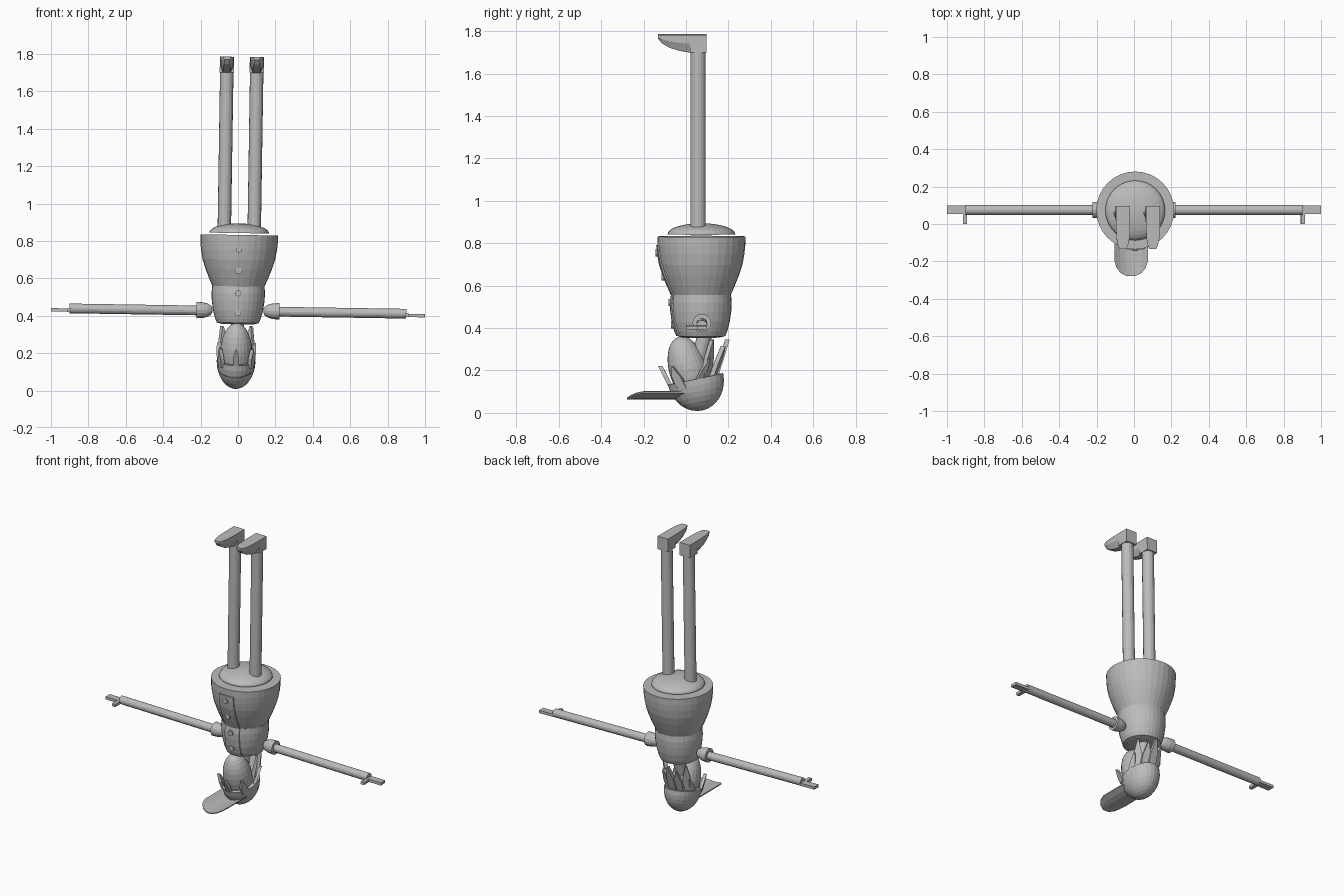
import bpy, bmesh, math
from mathutils import Vector, Matrix

if "Cube" in bpy.data.objects:
    bpy.data.objects.remove(bpy.data.objects["Cube"])

grey = bpy.data.materials.new("plain grey")
grey.diffuse_color = (0.5, 0.5, 0.5, 1)
grey.use_nodes = True
grey.node_tree.nodes["Principled BSDF"].inputs["Base Color"].default_value = grey.diffuse_color
PIVOT = Vector((0, 0, 0.43))
TILT = (Matrix.Translation(PIVOT) @ Matrix.Rotation(math.radians(0.9), 4, 'Y')
        @ Matrix.Translation(-PIVOT))        # whole figure leans slightly


def finish(name, bm, matrix=Matrix.Identity(4)):
    bm.transform(TILT @ matrix)
    bmesh.ops.recalc_face_normals(bm, faces=bm.faces)
    mesh = bpy.data.meshes.new(name)
    bm.to_mesh(mesh)
    bm.free()
    mesh.materials.append(grey)
    obj = bpy.data.objects.new(name, mesh)
    bpy.context.collection.objects.link(obj)
    return obj


def lathe(name, profile, matrix, sides=32):
    """Closed solid of revolution from (radius, height) points."""
    bm = bmesh.new()
    rings = [[bm.verts.new((r * math.cos(2 * math.pi * i / sides),
                            r * math.sin(2 * math.pi * i / sides), z))
              for i in range(sides)] for r, z in profile]
    for a, b in zip(rings, rings[1:]):
        for i in range(sides):
            j = (i + 1) % sides
            bm.faces.new((a[i], a[j], b[j], b[i]))
    bm.faces.new(rings[0])
    bm.faces.new(rings[-1])
    return finish(name, bm, matrix)


def rod(name, a, b, r, sides=16):
    a, b = Vector(a), Vector(b)
    turn = (b - a).to_track_quat('Z', 'Y').to_matrix().to_4x4()
    return lathe(name, [(r, 0), (r, (b - a).length)],
                 Matrix.Translation(a) @ turn, sides)


def box(name, lo, hi):
    lo, hi = Vector(lo), Vector(hi)
    bm = bmesh.new()
    bmesh.ops.create_cube(bm, size=1)
    return finish(name, bm, Matrix.Translation((lo + hi) / 2)
                  @ Matrix.Diagonal((*(hi - lo), 1)))


def loft(name, sections):
    """Solid through a row of equal-length point loops."""
    bm = bmesh.new()
    loops = [[bm.verts.new(p) for p in s] for s in sections]
    n = len(loops[0])
    for a, b in zip(loops, loops[1:]):
        for i in range(n):
            j = (i + 1) % n
            bm.faces.new((a[i], a[j], b[j], b[i]))
    bm.faces.new(loops[0])
    bm.faces.new(loops[-1])
    return finish(name, bm)


def spike(name, base, tip, width, depth):
    """Flat pointed lock; width lies across the lock, facing outward."""
    base, tip = Vector(base), Vector(tip)
    out = Vector((base.x - HEAD.x, base.y - HEAD.y, 0)).normalized()
    side = out.cross(Vector((0, 0, 1))) * width / 2
    out = out * depth / 2
    mid = base.lerp(tip, 0.5)
    rows = [(base, 1.0), (mid, 0.9), (tip, 0.12)]
    return loft(name, [[c - side * s - out, c + side * s - out,
                        c + side * s + out, c - side * s + out] for c, s in rows])


# Jacket: flared skirt and narrower chest
CY = 0.0725
skirt = [(0.138, 0.555), (0.158, 0.60), (0.178, 0.65), (0.194, 0.70),
         (0.203, 0.75), (0.207, 0.79), (0.208, 0.832)]
chest = [(0.085, 0.355), (0.112, 0.362), (0.122, 0.385), (0.134, 0.43),
         (0.141, 0.48), (0.143, 0.52), (0.14, 0.557)]
axis = Matrix.Translation((0, CY, 0))
lathe("jacket_skirt", skirt, axis)
lathe("jacket_chest", chest, axis)

# Rounded hips above the skirt
hips = [(0.16 * math.cos(t), 0.842 + 0.052 * math.sin(t))
        for t in [math.pi / 2 * k / 8 for k in range(8)]] + [(0.005, 0.894)]
lathe("hips", hips, axis)


# Button strip that follows the jacket front
def front_y(x, r):
    return CY - math.sqrt(r * r - x * x)


xs = [-0.052, -0.026, 0, 0.026, 0.052]
loft("button_strip", [
    [(x, front_y(x, r) - 0.006, z) for x in xs]
    + [(x, front_y(x, r) + 0.01, z) for x in reversed(xs)]
    for r, z in chest[1:-1] + skirt[:-1]])
for z, r in ((0.755, 0.204), (0.64, 0.174), (0.52, 0.143), (0.415, 0.130)):
    y = CY - r
    rod("button", (0, y + 0.01, z), (0, y - 0.013, z), 0.017, 12)

# Arms and legs, mirrored
for s, side in ((-1, "left"), (1, "right")):
    cuff = [(0.012, 0), (0.025, 0.008), (0.035, 0.025), (0.042, 0.05), (0.044, 0.085)]
    turn = Matrix.Rotation(s * math.pi / 2, 4, 'Y')
    lathe(side + "_cuff", cuff, Matrix.Translation((s * 0.137, 0.075, 0.427)) @ turn, 16)
    rod(side + "_arm", (s * 0.15, 0.075, 0.425), (s * 0.9, 0.075, 0.425), 0.026)
    x0, x1 = sorted((s * 0.89, s * 1.0))
    box(side + "_hand", (x0, 0.054, 0.407), (x1, 0.098, 0.425))
    x0, x1 = sorted((s * 0.892, s * 0.915))
    box(side + "_thumb", (x0, 0.0, 0.407), (x1, 0.06, 0.425))

    lx = s * 0.08
    rod(side + "_leg", (lx, 0.057, 0.85), (lx, 0.057, 1.72), 0.036)
    box(side + "_heel", (lx - 0.038, 0.02, 1.70), (lx + 0.038, 0.097, 1.784))
    rows = []
    for y, w, z in ((0.02, 0.038, 1.70), (-0.03, 0.037, 1.708), (-0.08, 0.034, 1.724),
                    (-0.115, 0.027, 1.745), (-0.133, 0.018, 1.768)):
        rows.append([(lx - w, y, 1.784), (lx + w, y, 1.784),
                     (lx + w, y, z + (1.784 - z) * 0.5), (lx + w * 0.55, y, z),
                     (lx - w * 0.55, y, z), (lx - w, y, z + (1.784 - z) * 0.5)])
    loft(side + "_toe", rows)

# Neck and egg-shaped head
HEAD = Vector((-0.006, 0.01, 0.205))
rod("neck", (0, 0.092, 0.38), (HEAD.x, 0.045, 0.2), 0.035)
bm = bmesh.new()
bmesh.ops.create_uvsphere(bm, u_segments=24, v_segments=14, radius=1)
finish("head", bm, Matrix.Translation(HEAD) @ Matrix.Rotation(math.radians(16), 4, 'X')
       @ Matrix.Diagonal((0.085, 0.09, 0.16, 1)))

# Cap: tilted half dome with an arched brim
dome = [(math.cos(t), -math.sin(t)) for t in [math.pi / 2 * k / 8 for k in range(8)]]
lathe("cap_dome", dome + [(0.01, -1)],
      Matrix.Translation((HEAD.x, 0.045, 0.16)) @ Matrix.Rotation(math.radians(12), 4, 'X')
      @ Matrix.Diagonal((0.104, 0.133, 0.152, 1)), 24)
rows = []
for y, w in ((0.0, 0.09), (-0.195, 0.09), (-0.235, 0.078), (-0.262, 0.056), (-0.278, 0.025)):
    row = [(k * w / 3, 0.063 + 0.033 * (k * w / 3 / 0.09) ** 2) for k in range(-3, 4)]
    rows.append([(HEAD.x - 0.004 + x, y, z) for x, z in row]
                + [(HEAD.x - 0.004 + x, y, z + 0.006) for x, z in reversed(row)])
loft("cap_brim", rows)

# Hair: tall locks at the back, short ones around the face
hx = HEAD.x
for i in range(5):
    a = math.radians(-56 + 28 * i)
    sx, cy = math.sin(a), math.cos(a)
    spike("back_hair", (hx + 0.075 * sx, 0.035 + 0.105 * cy, 0.17),
          (hx + 0.095 * sx, 0.03 + 0.165 * cy, 0.345 - 0.03 * (i % 2)), 0.055, 0.022)
spike("fringe", (hx, -0.075, 0.13), (hx, -0.122, 0.222), 0.035, 0.022)
for s in (-1, 1):
    spike("side_fringe", (hx + s * 0.078, -0.02, 0.12),
          (hx + s * 0.085, -0.065, 0.22), 0.05, 0.02)
    spike("side_hair", (hx + s * 0.085, 0.065, 0.16),
          (hx + s * 0.095, 0.11, 0.255), 0.035, 0.018)
